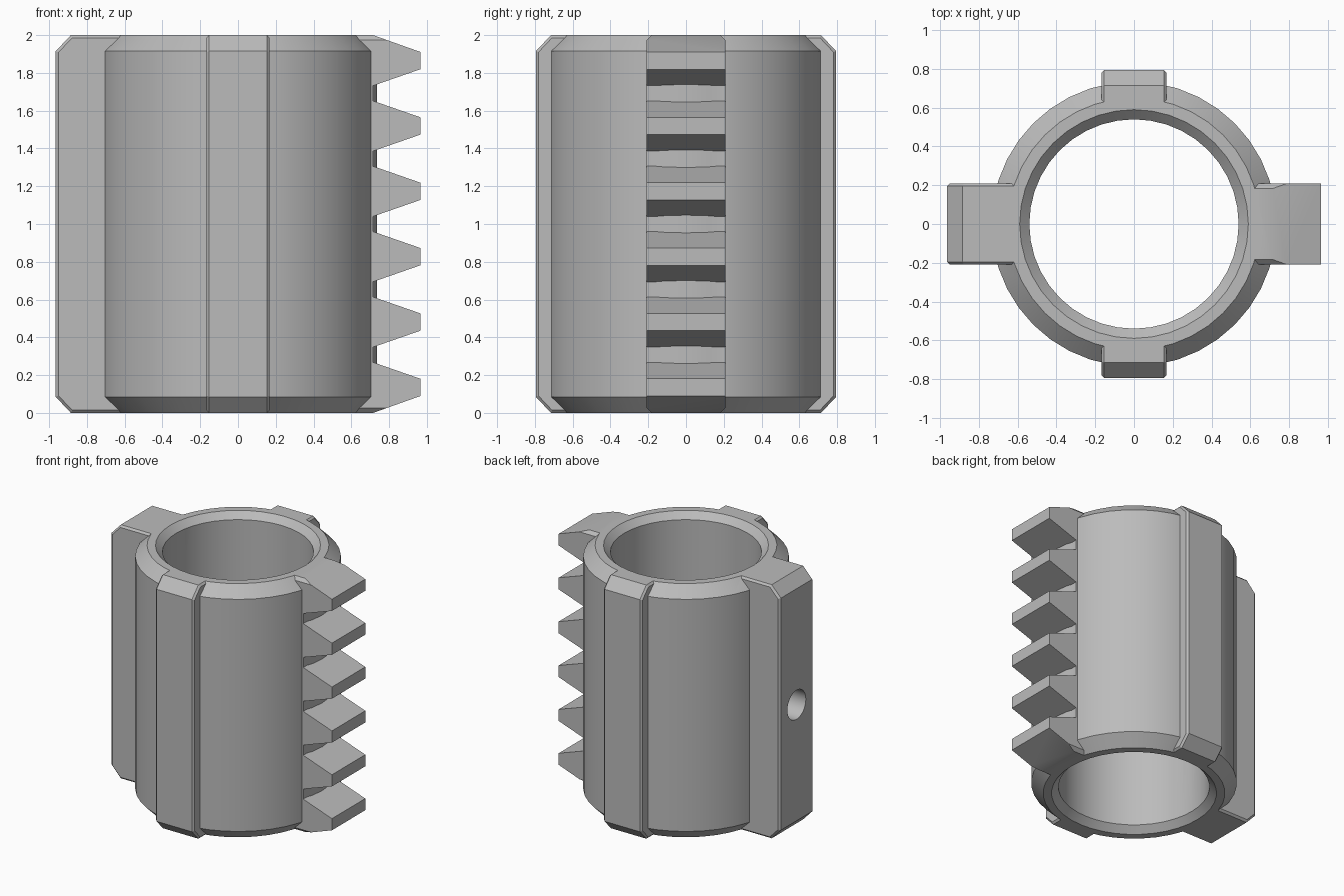
import bpy, bmesh, math
from mathutils import Matrix, Vector

cube = bpy.data.objects.get("Cube")
if cube:
    bpy.data.objects.remove(cube, do_unlink=True)

steel = bpy.data.materials.new("grey_steel")
steel.use_nodes = True
grey = (0.5, 0.5, 0.5, 1)
steel.diffuse_color = grey
steel.node_tree.nodes["Principled BSDF"].inputs["Base Color"].default_value = grey

HEIGHT, SLOPE, INNER = 2.0, 0.085, 0.6


def finish(bm, name):
    bmesh.ops.recalc_face_normals(bm, faces=bm.faces)
    mesh = bpy.data.meshes.new(name)
    bm.to_mesh(mesh)
    bm.free()
    mesh.materials.append(steel)
    obj = bpy.data.objects.new(name, mesh)
    bpy.context.collection.objects.link(obj)
    return obj


def lathe(name, profile, segments):
    """Revolve a closed (radius, z) profile about z."""
    bm = bmesh.new()
    rings = []
    for i in range(segments):
        a = math.tau * i / segments
        rings.append([bm.verts.new((r * math.cos(a), r * math.sin(a), z)) for r, z in profile])
    n = len(profile)
    for i, ring in enumerate(rings):
        nxt = rings[(i + 1) % segments]
        for j in range(n):
            k = (j + 1) % n
            bm.faces.new((ring[j], nxt[j], nxt[k], ring[k]))
    return finish(bm, name)


def rail(name, profile, half, angle, chamfer, flat_only=False):
    """Extrude an (outward, z) profile sideways, chamfer its side edges, turn it about z."""
    bm = bmesh.new()
    face = bm.faces.new([bm.verts.new((x, -half, z)) for x, z in profile])
    new = bmesh.ops.extrude_face_region(bm, geom=[face])["geom"]
    bmesh.ops.translate(bm, vec=(0, 2 * half, 0),
                        verts=[v for v in new if isinstance(v, bmesh.types.BMVert)])
    for (x0, z0), (x1, z1) in zip(profile, profile[1:]):
        normal = Vector((z1 - z0, 0, x0 - x1)).normalized()
        if flat_only and abs(normal.z) < 0.99:
            continue
        for side in (-1, 1):
            point = Vector((x0, side * half, z0)) - normal * chamfer
            cut = bmesh.ops.bisect_plane(bm, geom=bm.verts[:] + bm.edges[:] + bm.faces[:],
                                         plane_co=point, plane_no=normal + Vector((0, side, 0)),
                                         clear_outer=True)["geom_cut"]
            rim = [e for e in cut if isinstance(e, bmesh.types.BMEdge)]
            bmesh.ops.holes_fill(bm, edges=rim, sides=0)
    bmesh.ops.rotate(bm, verts=bm.verts, cent=(0, 0, 0), matrix=Matrix.Rotation(angle, 3, 'Z'))
    return finish(bm, name)


def combine(target, tool, operation):
    mod = target.modifiers.new(tool.name, 'BOOLEAN')
    mod.operation, mod.solver, mod.object = operation, 'EXACT', tool
    bpy.context.view_layer.objects.active = target
    bpy.ops.object.modifier_apply(modifier=mod.name)
    bpy.data.objects.remove(tool, do_unlink=True)


def bar_profile(reach):
    back = reach - 0.08
    return [(INNER, 0), (back, 0), (reach, SLOPE),
            (reach, HEIGHT - SLOPE), (back, HEIGHT), (INNER, HEIGHT)]


# Hollow sleeve with chamfered rims
lower = [(0.54, 0.05), (0.59, 0), (0.65, 0), (0.735, SLOPE)]
sleeve = lathe("toothed_sleeve", lower + [(r, HEIGHT - z) for r, z in reversed(lower)], 40)

# Narrow keys front and back, wide rail on the right
combine(sleeve, rail("front_key", bar_profile(0.795), 0.168, -math.pi / 2, 0.014), 'UNION')
combine(sleeve, rail("back_key", bar_profile(0.795), 0.168, math.pi / 2, 0.014), 'UNION')
combine(sleeve, rail("side_rail", bar_profile(0.965), 0.21, math.pi, 0.015), 'UNION')

# Row of six teeth on the left
ROOT, TIP, PITCH = 0.715, 0.965, 0.346
teeth = [(INNER, 0)]
for i in range(6):
    z = HEIGHT / 2 + (i - 2.5) * PITCH
    teeth += [(ROOT, max(z - 0.133, 0)), (TIP, z - 0.046),
              (TIP, z + 0.046), (ROOT, min(z + 0.133, HEIGHT))]
teeth[1], teeth[-1] = (ROOT, 0), (ROOT, HEIGHT)
teeth.append((INNER, HEIGHT))
combine(sleeve, rail("tooth_row", teeth, 0.208, 0, 0.025, True), 'UNION')

# Round screw hole through the side rail
bm = bmesh.new()
bmesh.ops.create_cone(bm, cap_ends=True, segments=32, radius1=0.115, radius2=0.115, depth=0.7,
                      matrix=Matrix.Translation((-0.8, 0, HEIGHT / 2)) @ Matrix.Rotation(math.pi / 2, 4, 'Y'))
hole = finish(bm, "hole_cutter")
hole.hide_render = True
combine(sleeve, hole, 'DIFFERENCE')

bpy.ops.object.select_all(action='DESELECT')
sleeve.select_set(True)
bpy.context.view_layer.objects.active = sleeve
bpy.ops.object.shade_smooth_by_angle(angle=math.radians(25))
